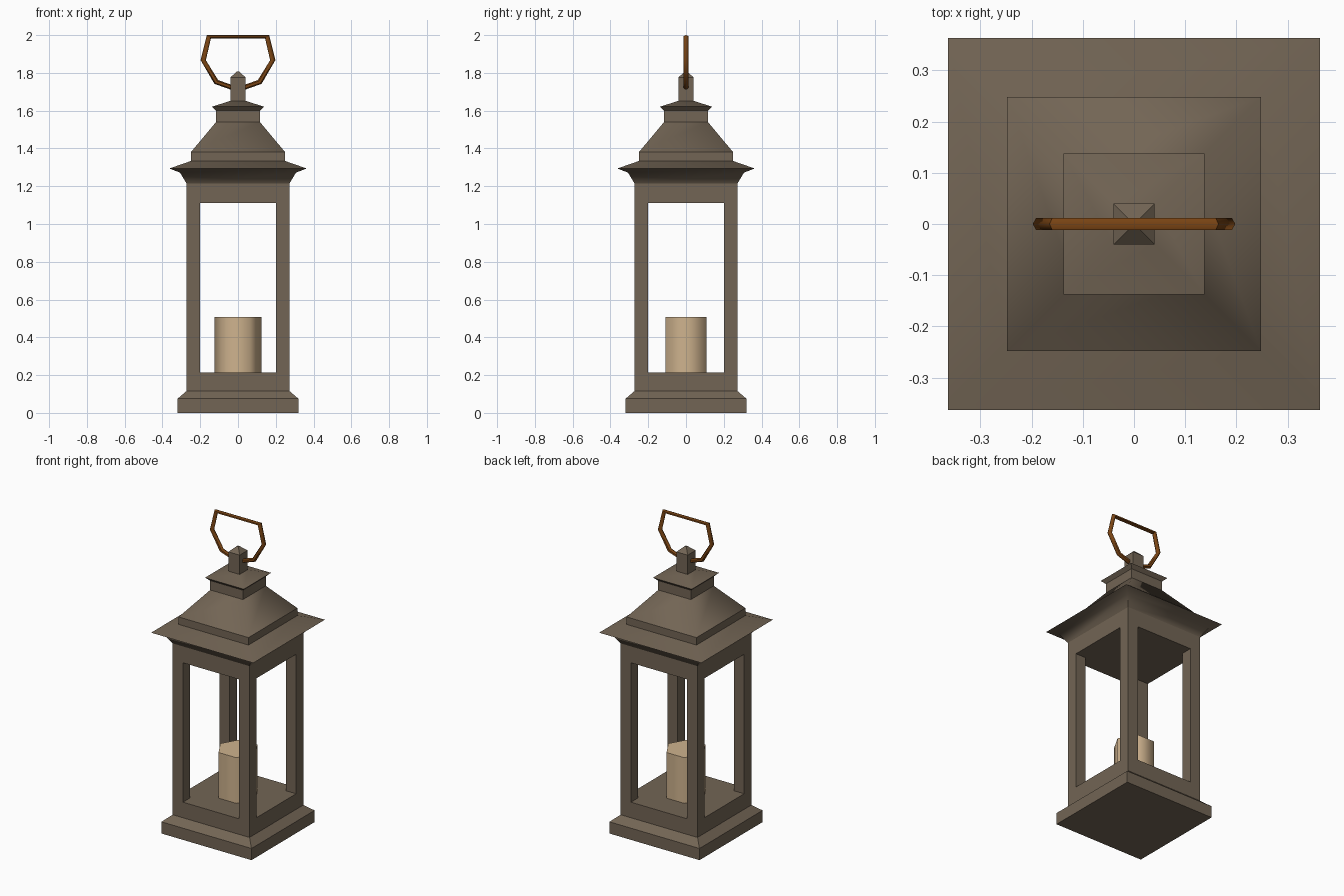
import bpy, math

if "Cube" in bpy.data.objects:
    bpy.data.objects.remove(bpy.data.objects["Cube"])


def material(name, rgb):
    m = bpy.data.materials.new(name)
    m.diffuse_color = (*rgb, 1)
    m.use_nodes = True
    m.node_tree.nodes["Principled BSDF"].inputs["Base Color"].default_value = m.diffuse_color
    return m


METAL = material("aged grey brown metal", (0.17, 0.13, 0.09))
WAX = material("cream wax", (0.62, 0.45, 0.27))
RUST = material("copper brown", (0.2, 0.06, 0.007))


def add_mesh(name, verts, faces, mat, angle=None):
    me = bpy.data.meshes.new(name)
    me.from_pydata(verts, [], faces)
    me.materials.append(mat)
    ob = bpy.data.objects.new(name, me)
    bpy.context.collection.objects.link(ob)
    bpy.ops.object.select_all(action='DESELECT')
    ob.select_set(True)
    bpy.context.view_layer.objects.active = ob
    if angle:
        bpy.ops.object.shade_smooth_by_angle(angle=math.radians(angle))
    return ob


def loft(name, profile, mat, sides=4, angle=None, caps=True, cx=0, cy=0):
    """Stack rings of (half width, height); squares use half width, others radius."""
    turn = math.pi / 4 if sides == 4 else 0
    k = math.sqrt(2) if sides == 4 else 1
    verts = [(cx + r * k * math.cos(turn + math.tau * i / sides),
              cy + r * k * math.sin(turn + math.tau * i / sides), z)
             for r, z in profile for i in range(sides)]
    faces = []
    for j in range(len(profile) - 1):
        for i in range(sides):
            a, b = j * sides + i, j * sides + (i + 1) % sides
            faces.append((a, b, b + sides, a + sides))
    if caps:
        top = (len(profile) - 1) * sides
        faces.append(tuple(reversed(range(sides))))
        faces.append(tuple(range(top, top + sides)))
    return add_mesh(name, verts, faces, mat, angle)


# Plinth with the solid lower body and floor
loft("base", [(0.32, 0), (0.32, 0.075), (0.273, 0.115), (0.273, 0.215)], METAL)

# Four corner posts
for sx in (-1, 1):
    for sy in (-1, 1):
        loft("corner_post", [(0.0365, 0.215), (0.0365, 1.11)], METAL,
             caps=False, cx=sx * 0.2365, cy=sy * 0.2365)

# Top frame and ceiling
loft("top_frame", [(0.273, 1.11), (0.273, 1.215)], METAL)

# Roof: flared eave, band, slope, neck and cap
loft("eave_underside", [(0.273, 1.215), (0.307, 1.272), (0.363, 1.294)],
     METAL, angle=50, caps=False)
loft("eave_top", [(0.363, 1.294), (0.248, 1.334)], METAL, angle=50, caps=False)
loft("roof_band", [(0.248, 1.334), (0.248, 1.382)], METAL, caps=False)
loft("roof_slope", [(0.248, 1.382), (0.116, 1.54)], METAL, angle=70, caps=False)
loft("neck", [(0.116, 1.54), (0.116, 1.6), (0.138, 1.621)], METAL, caps=False)
loft("cap", [(0.138, 1.621), (0.04, 1.652)], METAL, angle=50, caps=False)

# Finial holding the ring
loft("finial", [(0.04, 1.65), (0.04, 1.776), (0.006, 1.808)], METAL)

# Six sided candle
loft("candle", [(0.125, 0.215), (0.125, 0.508)], WAX, sides=6, angle=65)

# Seven sided carrying ring, swept with a six sided section
half = [(0.165, 2.0), (0.198, 1.868), (0.125, 1.742)]
outline = half + [(0, 1.698)] + [(-x, z) for x, z in reversed(half)]
centre_z, tube, n, s = 1.86, 0.0133, len(outline), 6
verts, faces = [], []
for x, z in outline:
    dx, dz = x, z - centre_z
    length = math.hypot(dx, dz)
    for k in range(s):
        a = math.tau * k / s
        d = length - tube * 1.05 * (1 - math.cos(a))
        verts.append((dx / length * d, tube * 1.05 * math.sin(a), centre_z + dz / length * d))
for i in range(n):
    for k in range(s):
        a, b = i * s, (i + 1) % n * s
        faces.append((a + k, b + k, b + (k + 1) % s, a + (k + 1) % s))
ring = add_mesh("carrying_ring", verts, faces, RUST)
bpy.ops.object.mode_set(mode='EDIT')
bpy.ops.mesh.select_all(action='SELECT')
bpy.ops.mesh.normals_make_consistent(inside=False)
bpy.ops.object.mode_set(mode='OBJECT')
bpy.ops.object.shade_smooth_by_angle(angle=math.radians(62))
